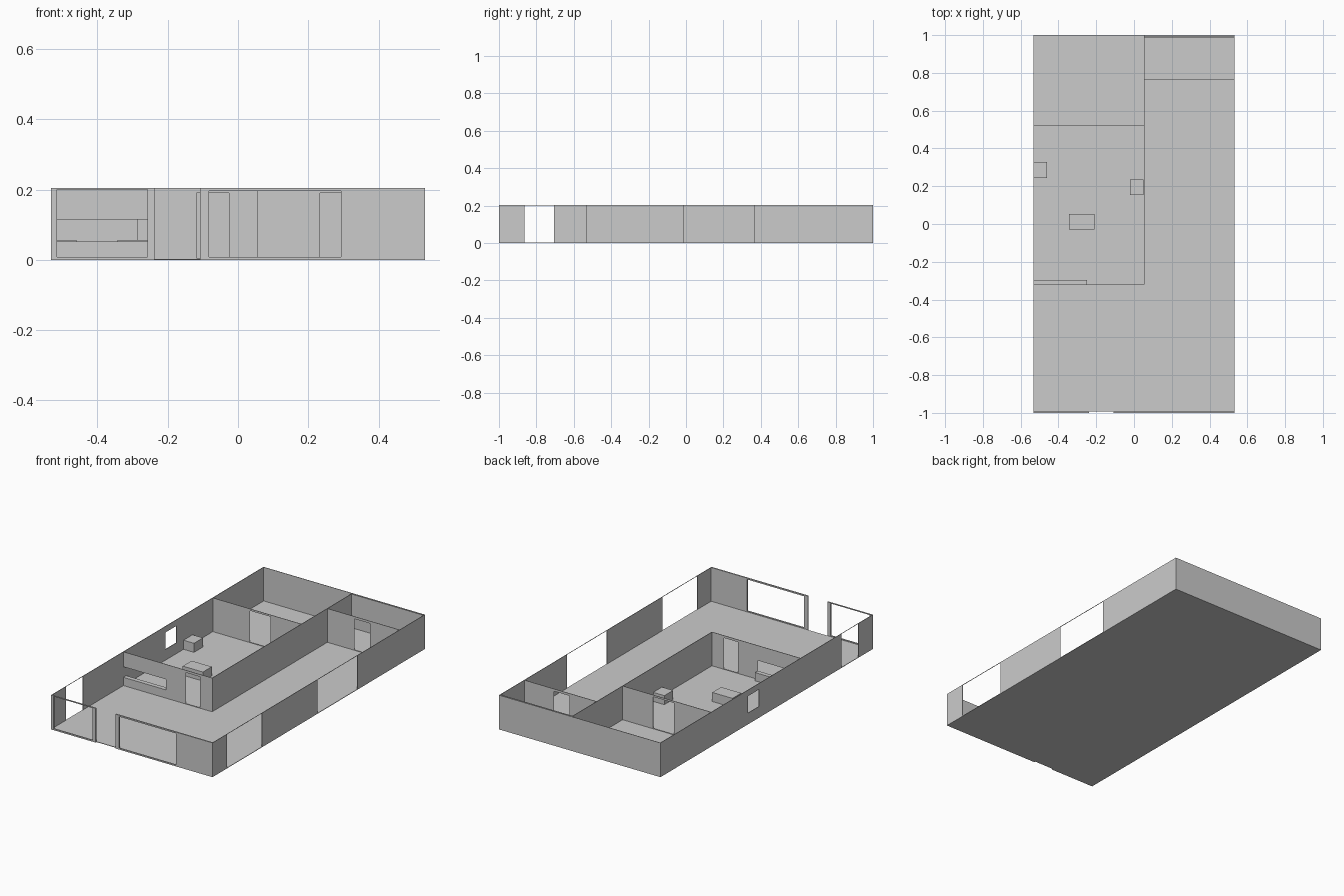
import bpy, bmesh, math

if "Cube" in bpy.data.objects:
    bpy.data.objects.remove(bpy.data.objects["Cube"])

W, L, H = 0.532, 1.0, 0.204   # half width, half length, wall height
T = 0.003                     # wall thickness
HEAD = H - 0.002              # underside of the thin header strips


def wall(name, axis, pos, start, end, openings=(), t=T):
    """Upright sheet along x or y, with openings (u0, u1, z0, z1), thickened."""
    us = sorted({start, end, *[v for o in openings for v in o[:2]]})
    zs = sorted({0.0, H, *[v for o in openings for v in o[2:]]})
    bm = bmesh.new()

    def vert(u, z):
        return bm.verts.new((u, pos, z) if axis == 'x' else (pos, u, z))

    for u0, u1 in zip(us, us[1:]):
        for z0, z1 in zip(zs, zs[1:]):
            cu, cz = (u0 + u1) / 2, (z0 + z1) / 2
            if any(o[0] < cu < o[1] and o[2] < cz < o[3] for o in openings):
                continue
            bm.faces.new([vert(u0, z0), vert(u1, z0), vert(u1, z1), vert(u0, z1)])
    bmesh.ops.remove_doubles(bm, verts=bm.verts[:], dist=1e-5)
    me = bpy.data.meshes.new(name)
    bm.to_mesh(me)
    bm.free()
    ob = bpy.data.objects.new(name, me)
    bpy.context.collection.objects.link(ob)
    mod = ob.modifiers.new("thickness", 'SOLIDIFY')
    mod.thickness, mod.offset = t, 0
    return ob


def box(name, x0, x1, y0, y1, z0, z1):
    bpy.ops.mesh.primitive_cube_add(
        size=1, location=((x0 + x1) / 2, (y0 + y1) / 2, (z0 + z1) / 2))
    ob = bpy.context.object
    ob.name = name
    ob.scale = (x1 - x0, y1 - y0, z1 - z0)
    bpy.ops.object.transform_apply(location=False, rotation=False, scale=True)
    return ob


# Floor slab, stopping behind the front wall
box("floor", -W, W, -L + 0.008, L, 0, T)

# Outer walls
wall("left_wall", 'y', -W + T / 2, -L, L,
     [(-0.863, -0.705, 0, HEAD), (0.073, 0.178, 0.067, 0.168)])
wall("right_wall", 'y', W - T / 2, -L, L,
     [(-0.863, -0.533, 0, HEAD), (-0.01, 0.365, 0, HEAD)])
wall("back_wall", 'x', L - T / 2, -W, W)

# Front wall in two framed pieces with the entrance gap between
wall("front_wall_left", 'x', -L + 0.004, -W, -0.237,
     [(-0.515, -0.258, 0.008, 0.2)], 0.008)
wall("front_wall_right", 'x', -L + 0.004, -0.108, W,
     [(-0.083, 0.293, 0.008, 0.196)], 0.008)

# Inner walls
wall("long_inner_wall", 'y', 0.054, -0.32, L - T)
wall("hatch_wall", 'x', -0.321, -W + T, 0.054,
     [(-0.118, -0.026, 0.006, 0.19), (-W + T, -0.25, 0.052, 0.115)])
wall("bedroom_wall", 'x', 0.52, -W + T, 0.054, [(-0.285, -0.148, 0.006, 0.193)])
wall("rear_room_wall", 'x', 0.763, 0.054, W - T, [(0.233, 0.335, 0.006, 0.19)])
wall("rear_lining", 'x', 0.99, 0.054, W - T)

# Counter below the hatch and low furniture blocks
box("counter", -W + T, -0.248, -0.32, -0.296, 0, 0.052)
for name, x0, x1, y0, y1 in (("side_block", -0.53, -0.46, 0.243, 0.328),
                             ("table_block", -0.343, -0.21, -0.03, 0.053),
                             ("wall_block", -0.022, 0.051, 0.153, 0.235)):
    box(name, x0, x1, y0, y1, 0, 0.057)
